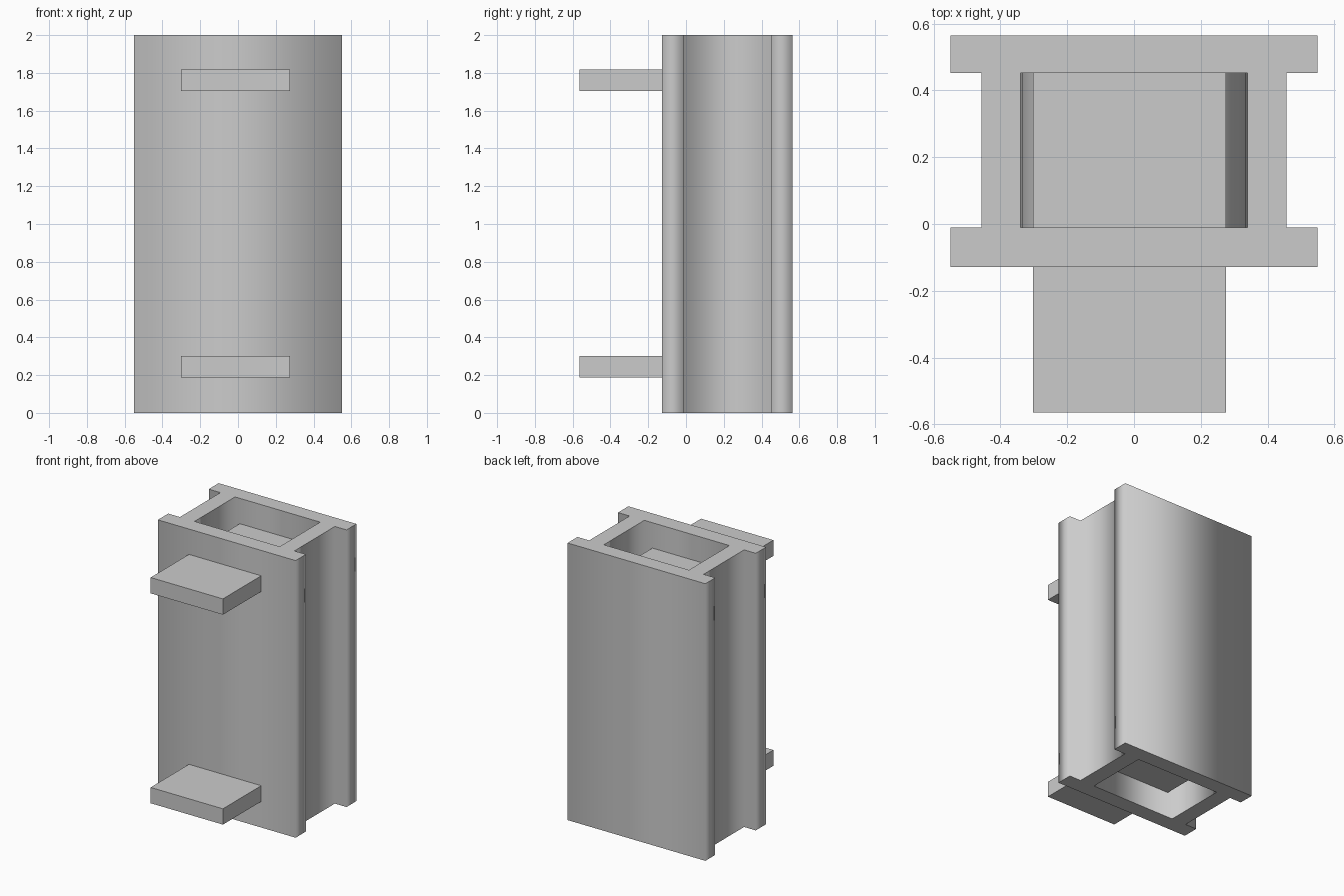
import bpy
import math

if "Cube" in bpy.data.objects:
    bpy.data.objects.remove(bpy.data.objects["Cube"])

HEIGHT = 2.0
HOLE_X, WEB_X, FLANGE_X = 0.34, 0.457, 0.55
FRONT, FRONT_IN, BACK_IN, BACK = -0.128, -0.01, 0.452, 0.565


def box(name, x, y, z):
    """Box from (min, max) ranges."""
    bpy.ops.mesh.primitive_cube_add(
        size=1, location=[sum(r) / 2 for r in (x, y, z)])
    ob = bpy.context.object
    ob.name = name
    ob.scale = [r[1] - r[0] for r in (x, y, z)]
    bpy.ops.object.transform_apply(location=False, rotation=False, scale=True)
    return ob


def extruded_profile(name, outlines, height):
    """Extrude closed outlines upward; inner outlines become holes."""
    curve = bpy.data.curves.new(name, 'CURVE')
    curve.dimensions = '2D'
    curve.fill_mode = 'BOTH'
    curve.extrude = height / 2
    for pts in outlines:
        spline = curve.splines.new('POLY')
        spline.points.add(len(pts) - 1)
        for p, (x, y) in zip(spline.points, pts):
            p.co = (x, y, 0, 1)
        spline.use_cyclic_u = True
    ob = bpy.data.objects.new(name, curve)
    ob.location.z = height / 2
    bpy.context.collection.objects.link(ob)
    bpy.ops.object.select_all(action='DESELECT')
    ob.select_set(True)
    bpy.context.view_layer.objects.active = ob
    bpy.ops.object.convert(target='MESH')
    return bpy.context.object


# Hollow housing: flanged front and back plates joined by two side walls
right = [(FLANGE_X, FRONT), (FLANGE_X, FRONT_IN), (WEB_X, FRONT_IN),
         (WEB_X, BACK_IN), (FLANGE_X, BACK_IN), (FLANGE_X, BACK)]
outer = right + [(-x, y) for x, y in reversed(right)]
hole = [(-HOLE_X, FRONT_IN), (-HOLE_X, BACK_IN),
        (HOLE_X, BACK_IN), (HOLE_X, FRONT_IN)]
extruded_profile("housing", [outer, hole], HEIGHT)

# Two flat tabs running through the front plate to the back plate
for name, z in (("lower_tab", 0.245), ("upper_tab", 1.76)):
    box(name, (-0.302, 0.275), (-0.565, BACK_IN), (z - 0.057, z + 0.057))

# Roller lying between the front and back plates inside the housing
bpy.ops.mesh.primitive_cylinder_add(
    vertices=32, radius=HOLE_X, depth=BACK_IN - FRONT_IN,
    location=(0, (FRONT_IN + BACK_IN) / 2, HEIGHT / 2),
    rotation=(math.pi / 2, 0, 0))
bpy.context.object.name = "inner_roller"
bpy.ops.object.shade_smooth_by_angle(angle=math.radians(30))
